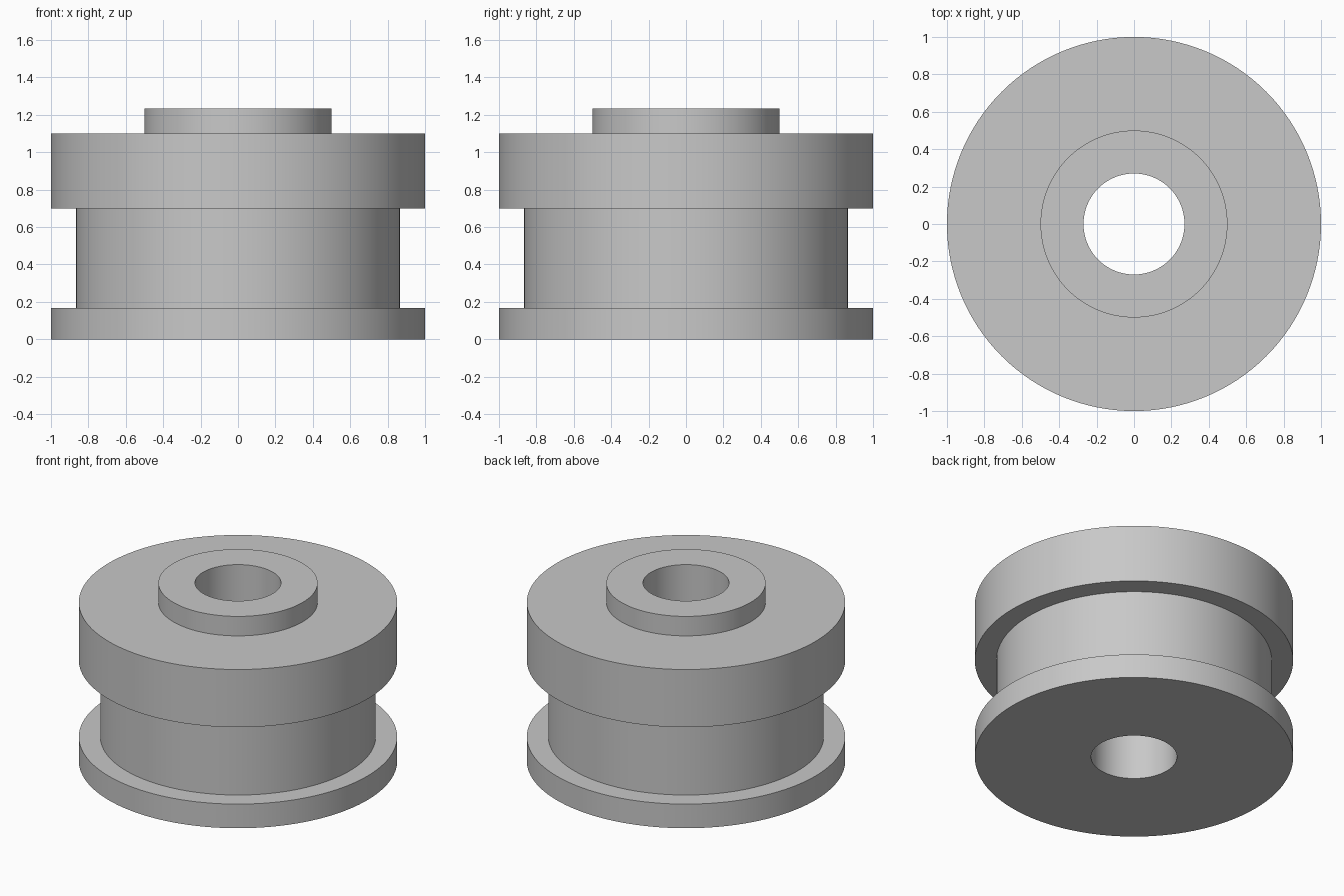
import bpy
import bmesh
from math import radians, tau

SEGMENTS = 128

cube = bpy.data.objects.get("Cube")
if cube:
    bpy.data.objects.remove(cube, do_unlink=True)

# Plain grey metal
grey = bpy.data.materials.new("plain grey")
grey.use_nodes = True
colour = (0.58, 0.58, 0.58, 1)
grey.diffuse_color = colour
grey.node_tree.nodes["Principled BSDF"].inputs["Base Color"].default_value = colour


def lathe(name, profile, material):
    """Revolve a closed (radius, height) profile around the z axis."""
    bm = bmesh.new()
    verts = [bm.verts.new((r, 0, z)) for r, z in profile]
    edges = [bm.edges.new((a, b)) for a, b in zip(verts, verts[1:] + verts[:1])]
    bmesh.ops.spin(bm, geom=verts + edges, cent=(0, 0, 0), axis=(0, 0, 1),
                   angle=tau, steps=SEGMENTS, use_merge=True)
    bmesh.ops.remove_doubles(bm, verts=bm.verts, dist=0.0001)
    bmesh.ops.recalc_face_normals(bm, faces=bm.faces)
    mesh = bpy.data.meshes.new(name)
    bm.to_mesh(mesh)
    bm.free()
    mesh.materials.append(material)
    obj = bpy.data.objects.new(name, mesh)
    bpy.context.collection.objects.link(obj)
    bpy.ops.object.select_all(action="DESELECT")
    obj.select_set(True)
    bpy.context.view_layer.objects.active = obj
    bpy.ops.object.shade_smooth_by_angle(angle=radians(30))
    return obj


# Radii and heights of the turned wheel
rim, groove, hub, bore = 1.0, 0.865, 0.5, 0.27
flange_top, rim_bottom, rim_top, hub_top = 0.167, 0.7, 1.1, 1.235

# Thin flange, groove, thick rim, raised hub and the bore through all of them
lathe("grooved_wheel", [
    (bore, 0), (rim, 0), (rim, flange_top),
    (groove, flange_top), (groove, rim_bottom),
    (rim, rim_bottom), (rim, rim_top),
    (hub, rim_top), (hub, hub_top), (bore, hub_top),
], grey)
